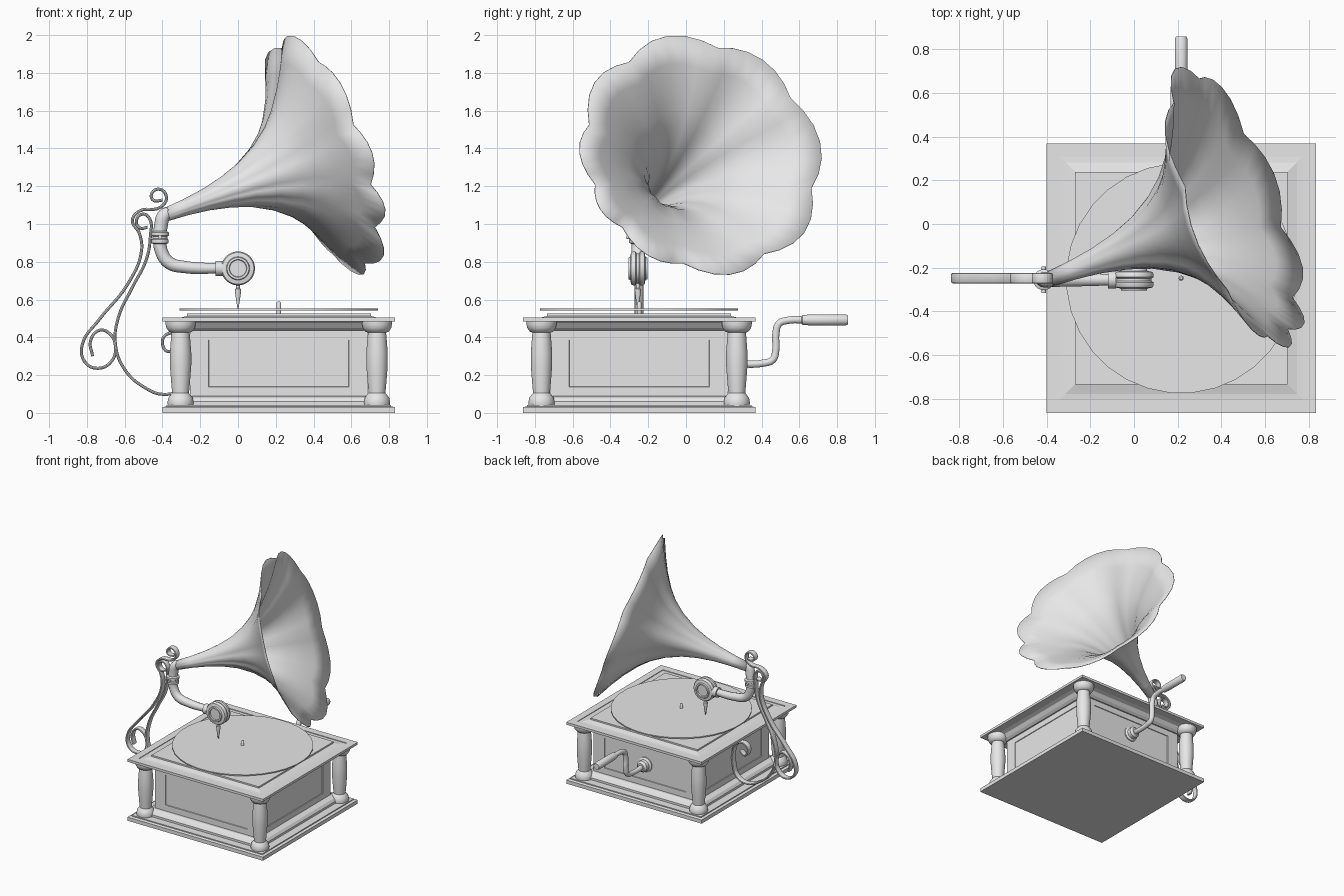
import bpy
import bmesh
from math import sin, cos, pi, radians, sqrt
from mathutils import Vector, Matrix

cube = bpy.data.objects.get("Cube")
if cube:
    bpy.data.objects.remove(cube, do_unlink=True)

grey = bpy.data.materials.new("plain_grey")
grey.use_nodes = True
grey.diffuse_color = (0.8, 0.8, 0.8, 1)
grey.node_tree.nodes["Principled BSDF"].inputs["Base Color"].default_value = (0.8, 0.8, 0.8, 1)

CX, CY = 0.216, -0.248      # middle of the cabinet
ARM_Y = -0.255              # plane of the tone arm


def finish(obj, angle=40):
    """Give the object its material and smooth its soft edges."""
    if not obj.data.materials:
        obj.data.materials.append(grey)
    bpy.ops.object.select_all(action='DESELECT')
    obj.select_set(True)
    bpy.context.view_layer.objects.active = obj
    if angle:
        bpy.ops.object.shade_smooth_by_angle(angle=radians(angle))
    return obj


def mesh_object(name, bm, angle=40):
    bmesh.ops.recalc_face_normals(bm, faces=bm.faces)
    mesh = bpy.data.meshes.new(name)
    bm.to_mesh(mesh)
    bm.free()
    obj = bpy.data.objects.new(name, mesh)
    bpy.context.collection.objects.link(obj)
    return finish(obj, angle)


def loft(bm, rings):
    """Bridge neighbouring rings of vertices with quads."""
    for low, high in zip(rings, rings[1:]):
        for i in range(len(low)):
            j = (i + 1) % len(low)
            bm.faces.new((low[i], low[j], high[j], high[i]))


def lathe(name, profile, origin, axis=(0, 0, 1), sides=24, angle=40):
    """Turn a (radius, height) profile about an axis, with flat end caps."""
    bm = bmesh.new()
    place = Matrix.Translation(origin) @ Vector(axis).to_track_quat('Z', 'Y').to_matrix().to_4x4()
    rings = []
    for r, h in profile:
        turns = [2 * pi * (i + 0.5) / sides for i in range(sides)]
        rings.append([bm.verts.new(place @ Vector((r * cos(a), r * sin(a), h))) for a in turns])
    loft(bm, rings)
    bm.faces.new(rings[0])
    bm.faces.new(rings[-1])
    return mesh_object(name, bm, angle)


def square_turn(name, profile):
    """A square moulding from (half width, height) steps."""
    return lathe(name, [(w * sqrt(2), h) for w, h in profile], (CX, CY, 0), sides=4, angle=0)


def curve_object(name, points, bevel, extrude=0.0, flat_y=None, radii=None):
    """A bent tube, or a flat strip standing in the plane y = flat_y."""
    data = bpy.data.curves.new(name, 'CURVE')
    data.dimensions = '3D' if flat_y is None else '2D'
    data.bevel_depth, data.extrude = bevel, extrude
    data.bevel_resolution = 3 if flat_y is None else 1
    data.resolution_u = 6
    data.use_fill_caps = True
    spline = data.splines.new('BEZIER')
    spline.bezier_points.add(len(points) - 1)
    for i, (knot, p) in enumerate(zip(spline.bezier_points, points)):
        knot.co = p if len(p) == 3 else (p[0], p[1], 0)
        knot.handle_left_type = knot.handle_right_type = 'AUTO'
        knot.radius = radii[i] if radii else 1
    obj = bpy.data.objects.new(name, data)
    bpy.context.collection.objects.link(obj)
    if flat_y is not None:
        obj.location.y = flat_y
        obj.rotation_euler.x = pi / 2
    bpy.ops.object.select_all(action='DESELECT')
    obj.select_set(True)
    bpy.context.view_layer.objects.active = obj
    bpy.ops.object.convert(target='MESH')
    return finish(bpy.context.view_layer.objects.active)


# Cabinet: plinth, panelled walls and lid
square_turn("base_plinth", [(0.616, 0), (0.616, 0.03), (0.595, 0.035), (0.595, 0.043), (0.53, 0.043),
                            (0.53, 0.06), (0.515, 0.08), (0.49, 0.09), (0.46, 0.09)])
square_turn("lid", [(0.46, 0.435), (0.48, 0.435), (0.5, 0.45), (0.52, 0.475), (0.55, 0.485), (0.616, 0.485),
                    (0.616, 0.505), (0.557, 0.505), (0.557, 0.5), (0.53, 0.502), (0.487, 0.513),
                    (0.487, 0.525)])
bm = bmesh.new()
bmesh.ops.create_cube(bm, size=1, matrix=Matrix.Translation((CX, CY, 0.2625))
                      @ Matrix.Diagonal((0.94, 0.94, 0.445, 1)))
walls = [f for f in bm.faces if abs(f.normal.z) < 0.5]
bmesh.ops.inset_individual(bm, faces=walls, thickness=0.098, use_even_offset=True)
bmesh.ops.inset_individual(bm, faces=walls, thickness=0.002, depth=-0.005, use_even_offset=True)
mesh_object("cabinet_walls", bm, 0)

# Corner columns
column = [(0.068, 0.04), (0.07, 0.055), (0.065, 0.08), (0.05, 0.1), (0.045, 0.105), (0.05, 0.16),
          (0.057, 0.25), (0.057, 0.32), (0.05, 0.41), (0.048, 0.425), (0.062, 0.43), (0.076, 0.45),
          (0.08, 0.47), (0.08, 0.486)]
for side, sx in (("right", -1), ("left", 1)):
    for end, sy in (("front", -1), ("back", 1)):
        lathe(f"{end}_{side}_column", column, (CX + 0.52 * sx, CY + 0.517 * sy, 0))

# Turntable
lathe("turntable", [(0.527, 0.543), (0.527, 0.552)], (CX, CY, 0), sides=32)
lathe("spindle", [(0.012, 0.525), (0.012, 0.583), (0.006, 0.59)], (CX, CY, 0), sides=12)

# Horn: a flared bell with nine petals, a little wider than tall, its rim waving along the axis
throat, mouth = Vector((-0.38, -0.25, 1.05)), Vector((0.46, 0.08, 1.365))
axis = (mouth - throat).normalized()
across = (Vector((0, 1, 0)) - axis * axis.y).normalized()
upward = axis.cross(across)
creases = [82, 130, 171, 202, 227, 262, 305, 350, 398, 442]
STEPS = 6
WIDEN = 1.025
flare = [(0, 0.036), (0.12, 0.044), (0.25, 0.06), (0.38, 0.087), (0.5, 0.125), (0.62, 0.185), (0.72, 0.258),
         (0.79, 0.33), (0.87, 0.44), (0.93, 0.54), (1, 0.675)]
bm = bmesh.new()
rings = []
for t, r in flare:
    ring = []
    for start, end in zip(creases, creases[1:]):
        for i in range(STEPS):
            a = radians(start + (end - start) * i / STEPS)
            valley = 1 - sin(pi * i / STEPS)
            wave = valley * t ** 4 * (0.03 * cos(a - radians(60)) - 0.01)
            radius = r * (1 - 0.085 * t ** 0.7 * valley)
            ring.append(bm.verts.new(throat.lerp(mouth, t) + axis * wave
                                     + radius * (across * WIDEN * cos(a) + upward * sin(a))))
    rings.append(ring)
loft(bm, rings)
horn = mesh_object("horn", bm, 50)
shell = horn.modifiers.new("thickness", 'SOLIDIFY')
shell.thickness = 0.004

# Tone arm with its collar and hinge
arm_path = [throat + axis * 0.03, throat - axis * 0.012, (-0.408, ARM_Y, 0.99), (-0.413, ARM_Y, 0.93),
            (-0.407, ARM_Y, 0.86), (-0.365, ARM_Y, 0.795), (-0.28, ARM_Y, 0.772), (-0.09, ARM_Y, 0.765)]
curve_object("tone_arm", arm_path, 0.036, radii=[1, 1, 1, 1, 0.95, 0.95, 0.9, 0.75])
lathe("arm_collar", [(0.036, 0.895), (0.046, 0.9), (0.046, 0.918), (0.04, 0.922), (0.04, 0.935),
                     (0.048, 0.94), (0.048, 0.955), (0.036, 0.962)], (-0.413, ARM_Y, 0))
lathe("hinge_pin", [(0.01, -0.06), (0.01, 0.06)], (-0.413, ARM_Y, 0.93), (0, 1, 0), 12)
lathe("arm_flange", [(0.04, 0), (0.04, 0.035)], (-0.118, ARM_Y, 0.765), (1, 0, 0))

# Sound box, alike on both faces, and needle
half_box = [(0.044, 0.04), (0.047, 0.05), (0.058, 0.05), (0.062, 0.04), (0.084, 0.036), (0.09, 0.026),
            (0.09, 0.012), (0.08, 0.006)]
lathe("sound_box", half_box + [(r, -h) for r, h in reversed(half_box)], (0, ARM_Y, 0.765), (0, -1, 0), 32)
lathe("needle", [(0.003, 0.553), (0.011, 0.6), (0.017, 0.645), (0.017, 0.655), (0.01, 0.66), (0.01, 0.69)],
      (0, ARM_Y, 0), sides=12)

# Scrolled support strips
outer_scroll = [(-.4, 1.126), (-.448, 1.126), (-.458, 1.158), (-.416, 1.184), (-.379, 1.142), (-.411, 1.089),
                (-.522, 1.068), (-.559, 1.02), (-.522, .95), (-.511, .856), (-.585, .68), (-.734, .495),
                (-.824, .363), (-.813, .273), (-.744, .236), (-.67, .273), (-.649, .352), (-.68, .42),
                (-.734, .437), (-.78, .384), (-.77, .3)]
inner_scroll = [(-.479, .983), (-.517, .978), (-.538, 1.015), (-.506, 1.052), (-.469, 1.03), (-.464, .935),
                (-.485, .813), (-.559, .665), (-.633, .506), (-.649, .363), (-.6, .23), (-.495, .135),
                (-.389, .098), (-.3, .13), (-.265, .22), (-.262, .32), (-.28, .38), (-.33, .42),
                (-.385, .41), (-.4, .365), (-.37, .325), (-.33, .35)]
for name, path in (("outer_scroll", outer_scroll), ("inner_scroll", inner_scroll)):
    curve_object(name, path, 0.008, 0.016, flat_y=-0.248)

# Winding crank at the back
crank = [(0.2, 0.265), (0.42, 0.265), (0.46, 0.282), (0.475, 0.33), (0.476, 0.42), (0.492, 0.472),
         (0.54, 0.49), (0.64, 0.492)]
curve_object("crank", [(CX, y, z) for y, z in crank], 0.02)
lathe("crank_handle", [(0.02, 0.612), (0.026, 0.617), (0.03, 0.66), (0.03, 0.845), (0.024, 0.858)],
      (CX, 0, 0.492), (0, 1, 0), 16)
lathe("crank_socket", [(0.06, 0.19), (0.06, 0.225), (0.045, 0.235), (0.045, 0.265), (0.03, 0.28)],
      (CX, 0, 0.265), (0, 1, 0))
